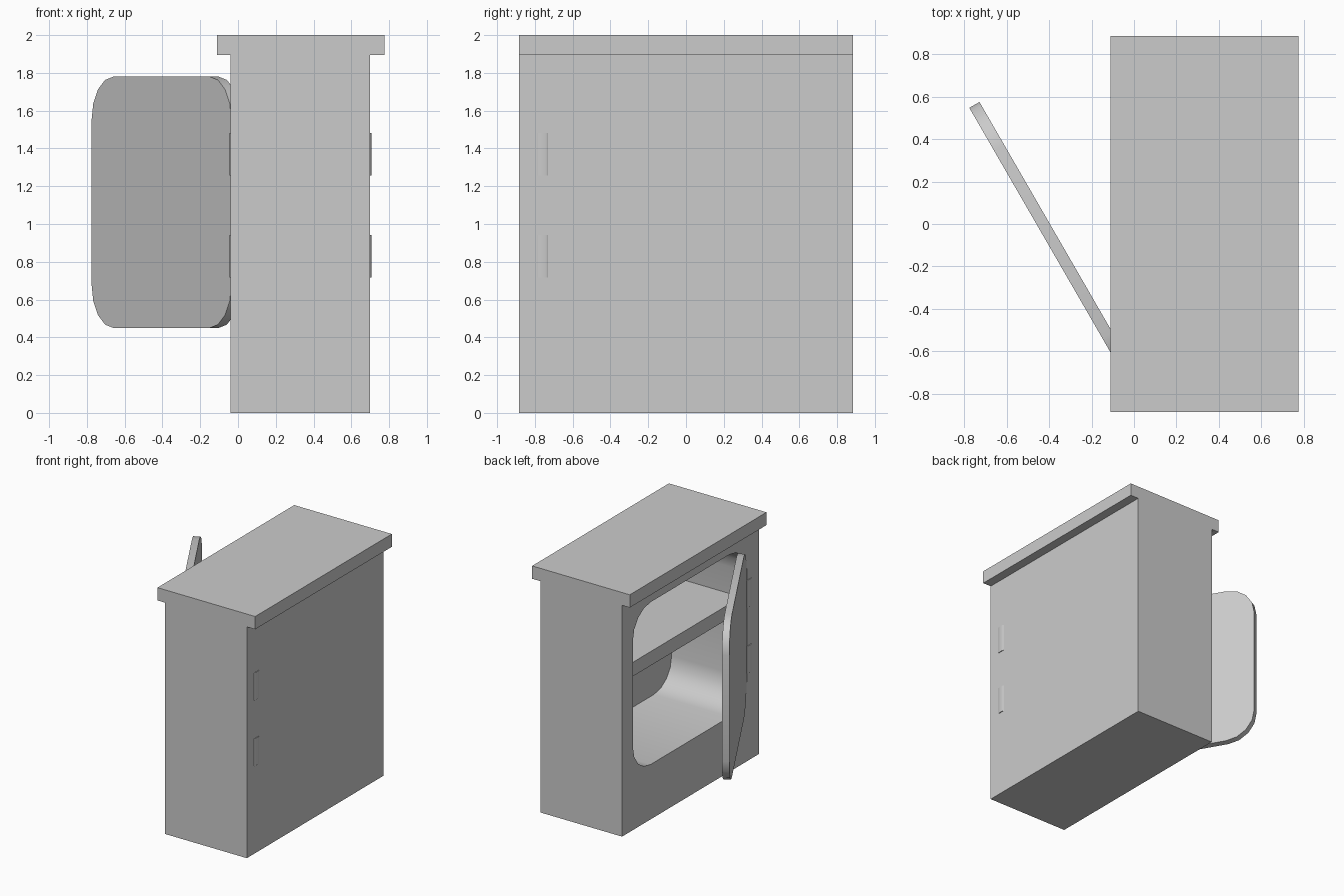
import bpy, bmesh, math
from mathutils import Matrix, Vector

if "Cube" in bpy.data.objects:
    bpy.data.objects.remove(bpy.data.objects["Cube"], do_unlink=True)

grey = bpy.data.materials.new("plain_grey")
grey.use_nodes = True
COLOUR = (0.6, 0.6, 0.6, 1)
grey.diffuse_color = COLOUR
grey.node_tree.nodes["Principled BSDF"].inputs["Base Color"].default_value = COLOUR

FRONT, BACK = -0.04, 0.70       # cabinet depth along x
HALF = 0.885                    # half width along y
THICK = 0.055                   # door and rear wall
LOW, HIGH = 0.45, 1.78          # opening height
HINGE_Y, WIDTH = -0.735, 1.48   # opening position and width


def add(name, bm):
    bmesh.ops.recalc_face_normals(bm, faces=bm.faces)
    mesh = bpy.data.meshes.new(name)
    bm.to_mesh(mesh)
    bm.free()
    mesh.materials.append(grey)
    obj = bpy.data.objects.new(name, mesh)
    bpy.context.collection.objects.link(obj)
    return obj


def box(name, low, high):
    low, high = Vector(low), Vector(high)
    bm = bmesh.new()
    bmesh.ops.create_cube(bm, size=1, matrix=Matrix.Translation((low + high) / 2)
                          @ Matrix.Diagonal((*(high - low), 1)))
    return add(name, bm)


def rounded_panel(name, depth, radius=0.23, steps=4):
    """Rounded rectangle from y = 0 to WIDTH, extruded along x."""
    bm = bmesh.new()
    corners = [(WIDTH - radius, HIGH - radius), (radius, HIGH - radius),
               (radius, LOW + radius), (WIDTH - radius, LOW + radius)]
    verts = []
    for i, (y, z) in enumerate(corners):
        for s in range(steps + 1):
            a = math.pi / 2 * (i + s / steps)
            verts.append(bm.verts.new((0, y + radius * math.cos(a), z + radius * math.sin(a))))
    face = bm.faces.new(verts)
    made = bmesh.ops.extrude_face_region(bm, geom=[face])["geom"]
    bmesh.ops.translate(bm, vec=(depth, 0, 0),
                        verts=[v for v in made if isinstance(v, bmesh.types.BMVert)])
    return add(name, bm)


def smooth(obj):
    bpy.ops.object.select_all(action="DESELECT")
    obj.select_set(True)
    bpy.context.view_layer.objects.active = obj
    bpy.ops.object.shade_smooth_by_angle(angle=math.radians(30))


# Cabinet body with the rounded recess cut into its side
body = box("cabinet_body", (FRONT, -HALF, 0), (BACK, HALF, 1.9))
cutter = rounded_panel("recess_cutter", BACK - THICK - FRONT + 0.1)
cutter.location = (FRONT - 0.1, HINGE_Y, 0)
cutter.hide_render = True
cut = body.modifiers.new("recess", "BOOLEAN")
cut.operation, cut.solver, cut.object = "DIFFERENCE", "EXACT", cutter
bpy.context.view_layer.objects.active = body
bpy.ops.object.modifier_apply(modifier=cut.name)
bpy.data.objects.remove(cutter, do_unlink=True)
smooth(body)

# Overhanging top and inner shelf
box("top_board", (-0.11, -HALF, 1.895), (0.775, HALF, 2))
box("shelf", (FRONT + THICK, HINGE_Y, 1.215),
    (BACK - THICK, HINGE_Y + WIDTH, 1.33))

# Door swung open about its hinge edge
door = rounded_panel("door", THICK)
door.location = (FRONT + 0.005, HINGE_Y, 0)
door.rotation_euler.z = math.radians(30)
smooth(door)

# Slightly raised hinge barrels on both broad sides
for side, x in (("opening", FRONT), ("rear", BACK)):
    for level, z in (("lower", 0.83), ("upper", 1.37)):
        bm = bmesh.new()
        bmesh.ops.create_cone(bm, cap_ends=True, segments=16, radius1=1, radius2=1, depth=0.225,
                              matrix=Matrix.Diagonal((0.006, 0.03, 1, 1)))
        hinge = add(f"{side}_{level}_hinge", bm)
        hinge.location = (x, -0.76, z)
        smooth(hinge)
